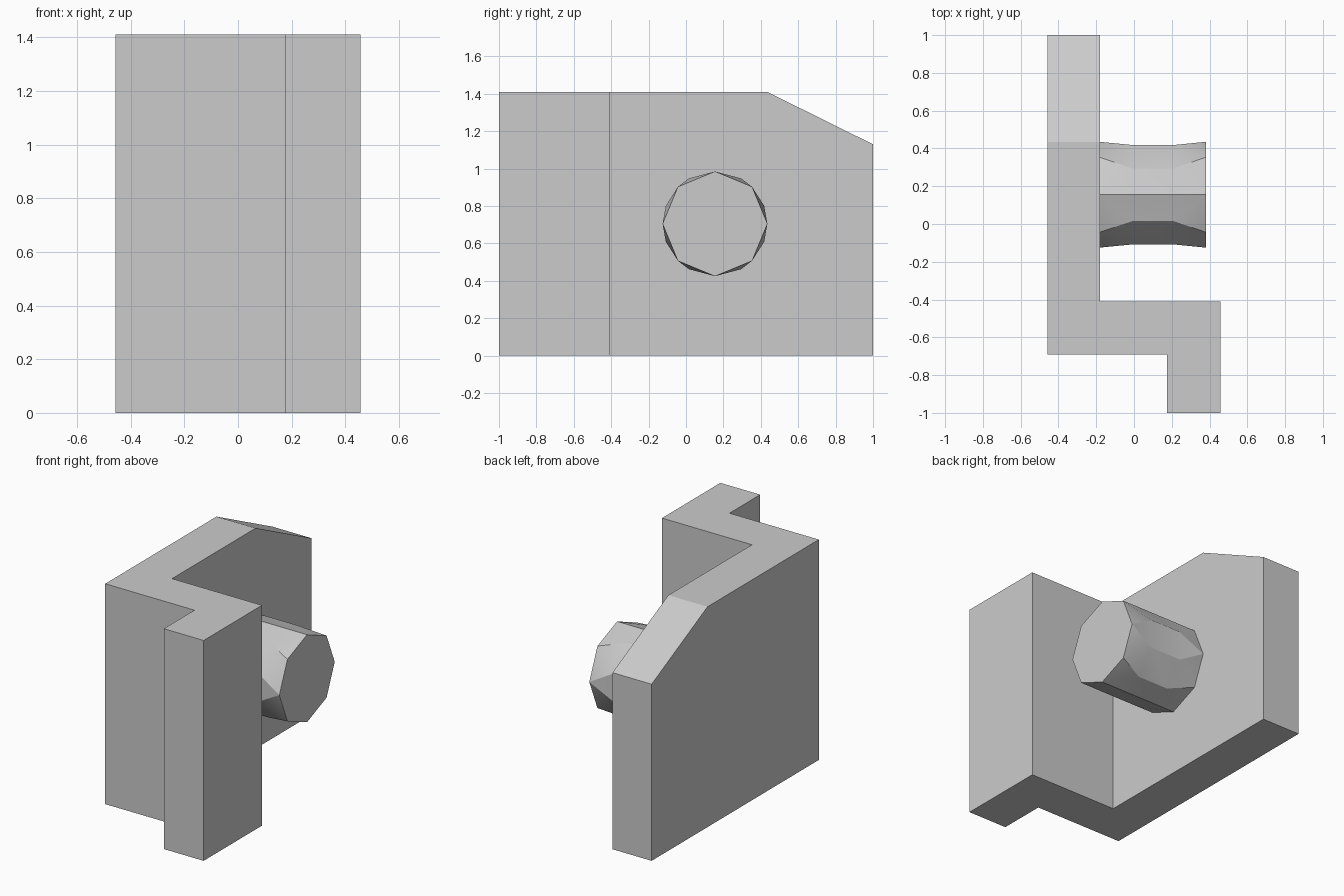
import bpy, bmesh
from math import radians, cos, sin

if "Cube" in bpy.data.objects:
    bpy.data.objects.remove(bpy.data.objects["Cube"], do_unlink=True)

GREY = (0.6, 0.6, 0.6, 1)
grey = bpy.data.materials.new("plain grey")
grey.diffuse_color = GREY
grey.use_nodes = True
grey.node_tree.nodes["Principled BSDF"].inputs["Base Color"].default_value = GREY


def make_object(name, bm):
    bmesh.ops.recalc_face_normals(bm, faces=bm.faces[:])
    mesh = bpy.data.meshes.new(name)
    bm.to_mesh(mesh)
    bm.free()
    mesh.materials.append(grey)
    obj = bpy.data.objects.new(name, mesh)
    bpy.context.collection.objects.link(obj)
    return obj


# Stepped bracket: plan outline extruded upwards
HEIGHT = 1.41
outline = [(-0.457, 1), (-0.457, -0.69), (0.175, -0.69), (0.175, -1),
           (0.457, -1), (0.457, -0.41), (-0.18, -0.41), (-0.18, 1)]
bm = bmesh.new()
base = bm.faces.new([bm.verts.new((x, y, 0)) for x, y in outline])
top = bmesh.ops.extrude_face_region(bm, geom=[base], use_keep_orig=True)["geom"]
bmesh.ops.translate(bm, vec=(0, 0, HEIGHT),
                    verts=[v for v in top if isinstance(v, bmesh.types.BMVert)])

# Slanted upper back corner
bmesh.ops.bisect_plane(bm, geom=bm.verts[:] + bm.edges[:] + bm.faces[:],
                       plane_co=(0, 0.435, HEIGHT), plane_no=(0, 0.28, 0.565),
                       clear_outer=True)
bmesh.ops.holes_fill(bm, edges=[e for e in bm.edges if e.is_boundary], sides=0)
make_object("stepped_bracket", bm)

# Faceted pin: octagonal ends with two staggered rings between them
RADIUS, PIN_Y, PIN_Z = 0.28, 0.155, 0.705
bm = bmesh.new()


def ring(x, angles):
    return [bm.verts.new((x, PIN_Y + RADIUS * cos(radians(a)),
                          PIN_Z + RADIUS * sin(radians(a)))) for a in angles]


end_angles = range(0, 360, 45)
waist_angles = [20, 60, 120, 160, 200, 240, 300, 340]
inner, outer = ring(-0.18, end_angles), ring(0.38, end_angles)
waist_in, waist_out = ring(-0.01, waist_angles), ring(0.21, waist_angles)
bm.faces.new(inner)
bm.faces.new(outer)
for k in range(8):
    for end, waist in ((inner, waist_in), (outer, waist_out)):
        bm.faces.new((end[k], end[(k + 1) % 8], waist[k]))
    if k in (2, 6):  # long ridge along the top and bottom
        for j in (k - 1, k):
            bm.faces.new((inner[k], outer[k], waist_out[j], waist_in[j]))
    else:
        bm.faces.new((inner[k], waist_in[k - 1], waist_in[k]))
        bm.faces.new((outer[k], waist_out[k - 1], waist_out[k]))
        bm.faces.new((waist_in[k - 1], waist_in[k], waist_out[k], waist_out[k - 1]))
pin = make_object("pin", bm)

bpy.ops.object.select_all(action="DESELECT")
pin.select_set(True)
bpy.context.view_layer.objects.active = pin
bpy.ops.object.shade_smooth_by_angle(angle=radians(25))
